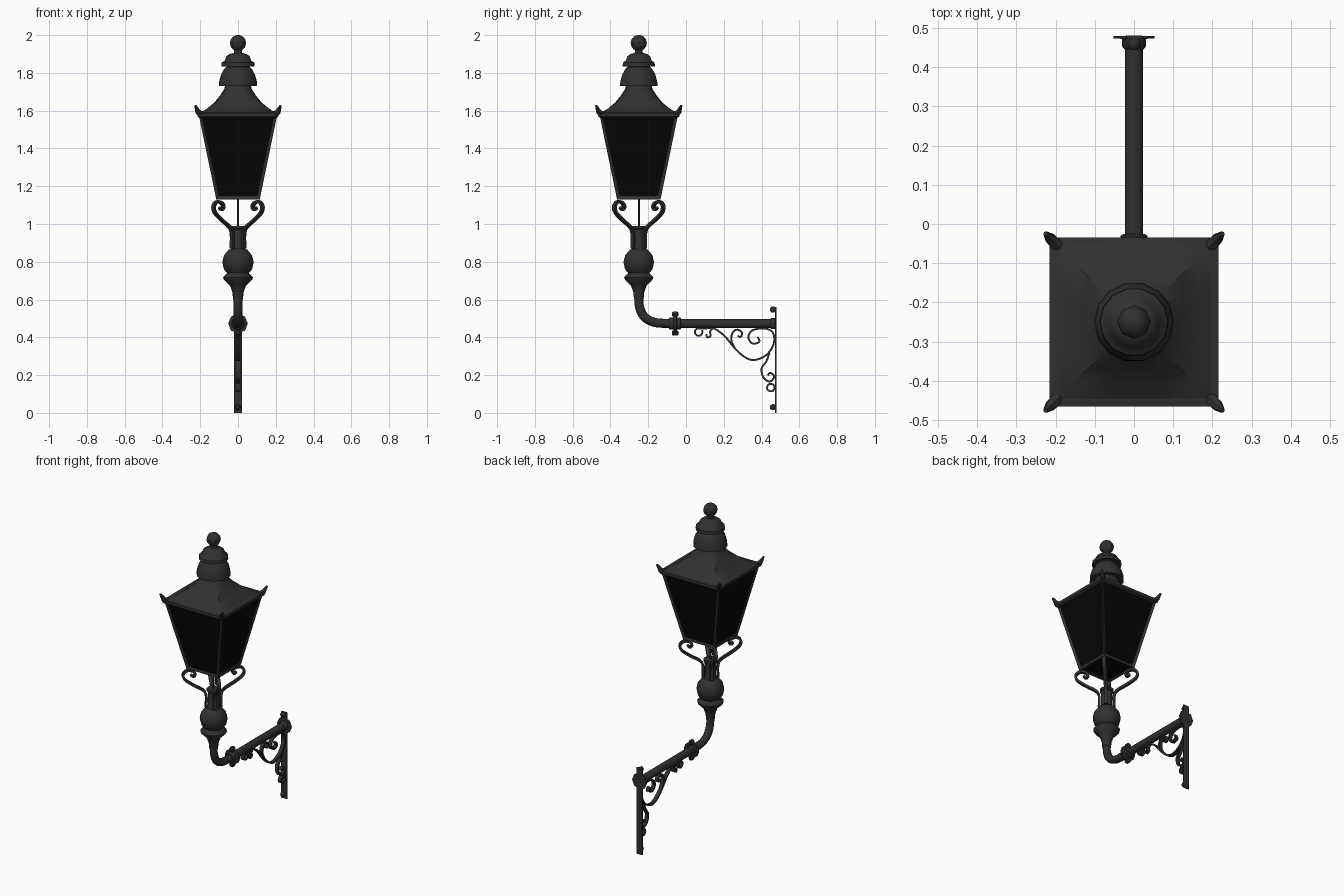
import bpy, bmesh
from math import sin, cos, pi
from mathutils import Vector, Matrix

cube = bpy.data.objects.get("Cube")
if cube:
    bpy.data.objects.remove(cube)


def material(name, value):
    m = bpy.data.materials.new(name)
    m.use_nodes = True
    m.diffuse_color = (value, value, value, 1)
    m.node_tree.nodes["Principled BSDF"].inputs["Base Color"].default_value = m.diffuse_color
    return m


IRON = material("dark_iron", 0.03)
GLASS = material("black_glass", 0.002)
AXIS = Vector((0, -0.25, 0))    # lantern centre line
ARM_Z = 0.473                   # height of the wall arm
UP = Vector((0, 0, 1))


def finish(name, bm, angle=0.7):
    bmesh.ops.recalc_face_normals(bm, faces=bm.faces)
    mesh = bpy.data.meshes.new(name)
    bm.to_mesh(mesh)
    bm.free()
    mesh.materials.append(IRON)
    mesh.materials.append(GLASS)
    ob = bpy.data.objects.new(name, mesh)
    bpy.context.collection.objects.link(ob)
    bpy.ops.object.select_all(action='DESELECT')
    ob.select_set(True)
    bpy.context.view_layer.objects.active = ob
    bpy.ops.object.shade_smooth_by_angle(angle=angle)
    return ob


def skin(name, rings, angle=0.7):
    """Join rings of points into a capped tube."""
    bm = bmesh.new()
    rows = [[bm.verts.new(p) for p in ring] for ring in rings]
    n = len(rows[0])
    for a, b in zip(rows, rows[1:]):
        for i in range(n):
            j = (i + 1) % n
            bm.faces.new((a[i], a[j], b[j], b[i]))
    bm.faces.new(rows[0])
    bm.faces.new(rows[-1])
    return finish(name, bm, angle)


def lathe(name, profile, sides, centre=AXIS, axis=None):
    """Profile of (radius, height) or (radius, height, squareness)."""
    turn = axis.to_track_quat('Z', 'Y') if axis else Matrix.Identity(3)
    rings = []
    for r, z, *sq in profile:
        ring = []
        for k in range(sides):
            c, s = cos(2 * pi * k / sides), sin(2 * pi * k / sides)
            f = 1 + (sq[0] if sq else 0) * (1 / max(abs(c), abs(s)) - 1)
            ring.append(centre + turn @ Vector((r * f * c, r * f * s, z)))
        rings.append(ring)
    return skin(name, rings)


def ball(r, z, steps=6, start=-80, end=80):
    angles = [(start + (end - start) * i / steps) * pi / 180 for i in range(steps + 1)]
    return [(r * cos(a), z + r * sin(a)) for a in angles]


def smooth(points, steps=4):
    """Round off a coarse path."""
    p = [Vector(q) for q in points]
    p = [2 * p[0] - p[1]] + p + [2 * p[-1] - p[-2]]
    out = []
    for a, b, c, d in zip(p, p[1:], p[2:], p[3:]):
        for i in range(steps):
            t = i / steps
            out.append(0.5 * (2 * b + (c - a) * t + (2 * a - 5 * b + 4 * c - d) * t * t
                              + (3 * b - a - 3 * c + d) * t ** 3))
    return out + [p[-2]]


def sweep(name, path, section, origin, u, scale=None):
    """Carry a section along a path in the upright plane through u."""
    side = u.cross(UP)
    path = [Vector(q) for q in path]
    rings = []
    for i, p in enumerate(path):
        t = (path[min(i + 1, len(path) - 1)] - path[max(i - 1, 0)]).normalized()
        k = scale[i] if scale else 1
        rings.append([origin + u * (p.x - t.y * a * k) + UP * (p.y + t.x * a * k) + side * b * k
                      for a, b in section])
    return skin(name, rings)


def strip(half_thick, half_wide):
    t, w = half_thick, half_wide
    return [(-t, -w), (t, -w), (t, w), (-t, w)]


def round_section(r, n):
    return [(r * cos(2 * pi * k / n), r * sin(2 * pi * k / n)) for k in range(n)]


def circle_path(cx, cz, r, start, turn):
    return [(cx + r * cos(start + turn * i / 14), cz + r * sin(start + turn * i / 14))
            for i in range(15)]


# Lantern body: tapered box with inset panes
bm = bmesh.new()
low, high = [[bm.verts.new(AXIS + Vector((h * x, h * y, z)))
              for x, y in ((-1, -1), (1, -1), (1, 1), (-1, 1))]
             for h, z in ((0.115, 1.13), (0.207, 1.575))]
for i in range(4):
    j = (i + 1) % 4
    bm.faces.new((low[i], low[j], high[j], high[i]))
bm.faces.new(low[::-1])
panes = list(bm.faces)
bm.faces.new(high)
bmesh.ops.recalc_face_normals(bm, faces=bm.faces)
bmesh.ops.inset_individual(bm, faces=panes, thickness=0.021, depth=-0.006)
for f in panes:
    f.material_index = 1
finish("lantern_body", bm, 0.3)

# Roof: square eave sweeping up to a round neck
lathe("eave", [(0.205, 1.562, 1), (0.215, 1.57, 1), (0.215, 1.588, 1), (0.2, 1.592, 1)], 16)
lathe("roof", [(0.208, 1.585, 1), (0.165, 1.61, 0.95), (0.125, 1.643, 0.8),
               (0.095, 1.68, 0.5), (0.072, 1.715, 0.1), (0.068, 1.74, 0)], 16)

# Chimney tiers and finial
lathe("lower_dome", [(0.07, 1.735), (0.102, 1.73), (0.1, 1.755), (0.09, 1.79), (0.075, 1.818),
                     (0.062, 1.832), (0.062, 1.845)], 14)
lathe("upper_dome", [(0.06, 1.84), (0.088, 1.835), (0.086, 1.855), (0.07, 1.865), (0.062, 1.888),
                     (0.045, 1.9), (0.022, 1.906), (0.02, 1.93)], 14)
lathe("finial_ball", ball(0.043, 1.958), 8)

# Four corner horns and four scrolled lantern supports
support = smooth([(0.045, 0.87), (0.045, 0.95), (0.065, 0.985), (0.12, 1.02), (0.172, 1.06),
                  (0.182, 1.095), (0.158, 1.118), (0.125, 1.112), (0.11, 1.092),
                  (0.122, 1.077), (0.136, 1.088)])
for x in (-1, 1):
    for y in (-1, 1):
        out = Vector((x, y, 0)).normalized()
        tag = ("front" if y < 0 else "back") + ("_left" if x > 0 else "_right")
        sweep("horn_" + tag, [(0.26, 1.575), (0.298, 1.592), (0.319, 1.628)],
              round_section(0.018, 6), AXIS, out, (1, 0.9, 0.35))
        sweep("support_" + tag, support, strip(0.007, 0.011), AXIS, out)

# Upright column
lathe("centre_rod", [(0.006, 0.95), (0.006, 1.14)], 6)
lathe("column_top", [(0.04, 0.86), (0.034, 0.885), (0.034, 0.97), (0.041, 0.975), (0.041, 0.99)], 12)
lathe("column_ball", ball(0.083, 0.797), 14)
lathe("column_collar", [(0.026, 0.6), (0.03, 0.64), (0.043, 0.675), (0.075, 0.705), (0.079, 0.718),
                        (0.06, 0.737), (0.055, 0.75)], 14)

# Bent pipe running into the wall arm
BACK = Vector((0, 1, 0))
ORIGIN = Vector((0, 0, 0))
bend = smooth([(-0.25, 0.62), (-0.247, 0.565), (-0.222, 0.51), (-0.17, 0.48), (-0.1, ARM_Z)])
sweep("arm_pipe", bend + [(0.475, ARM_Z)], round_section(0.024, 10), ORIGIN, BACK)

# Pipe joint with bolts, and the end boss
lathe("arm_joint", [(0.03, -0.09), (0.034, -0.085), (0.034, -0.066), (0.05, -0.064), (0.05, -0.05),
                    (0.034, -0.048), (0.034, -0.03), (0.028, -0.026)], 10, UP * ARM_Z, BACK)
for side, tag in ((1, "upper"), (-1, "lower")):
    lathe("joint_bolt_" + tag, [(0.009, -0.075), (0.016, -0.068), (0.016, -0.046), (0.009, -0.039)],
          6, UP * (ARM_Z + side * 0.05), BACK)
lathe("end_boss", [(0.024, 0.445), (0.03, 0.452), (0.03, 0.472), (0.052, 0.473), (0.052, 0.479)],
      8, UP * ARM_Z, BACK)

# Wall plate with fixing knobs
bm = bmesh.new()
bmesh.ops.create_cube(bm, size=1, matrix=Matrix.Translation((0, 0.476, 0.28))
                      @ Matrix.Diagonal((0.042, 0.008, 0.56, 1)))
finish("wall_plate", bm)
for z, tag in ((0.547, "top"), (0.03, "bottom")):
    lathe("plate_knob_" + tag, [(0.01, 0.474), (0.016, 0.466), (0.016, 0.455), (0.007, 0.444)],
          8, UP * z, BACK)

# Scrollwork under the arm
scrolls = {
    "main_scroll": smooth([(0.107, 0.418), (0.112, 0.4), (0.13, 0.408), (0.128, 0.432), (0.15, 0.446),
                           (0.204, 0.407), (0.257, 0.344), (0.31, 0.296), (0.362, 0.28),
                           (0.426, 0.307), (0.464, 0.365), (0.46, 0.425), (0.415, 0.447),
                           (0.352, 0.437), (0.33, 0.4), (0.352, 0.367), (0.388, 0.376),
                           (0.38, 0.402)]),
    "inner_scroll": smooth([(0.257, 0.344), (0.24, 0.385), (0.247, 0.425), (0.272, 0.441),
                            (0.296, 0.425), (0.29, 0.402), (0.273, 0.408)]),
    "lower_scroll": smooth([(0.442, 0.318), (0.425, 0.272), (0.4, 0.235), (0.41, 0.187),
                            (0.445, 0.166), (0.467, 0.192), (0.447, 0.212), (0.432, 0.198)]),
    "arm_curl": [(0.15, 0.449)] + circle_path(0.067, 0.428, 0.02, 1.2, 5.6),
    "plate_curl": circle_path(0.449, 0.134, 0.02, 0, 2 * pi),
}
for name, path in scrolls.items():
    sweep(name, path, strip(0.005, 0.012), ORIGIN, BACK)
